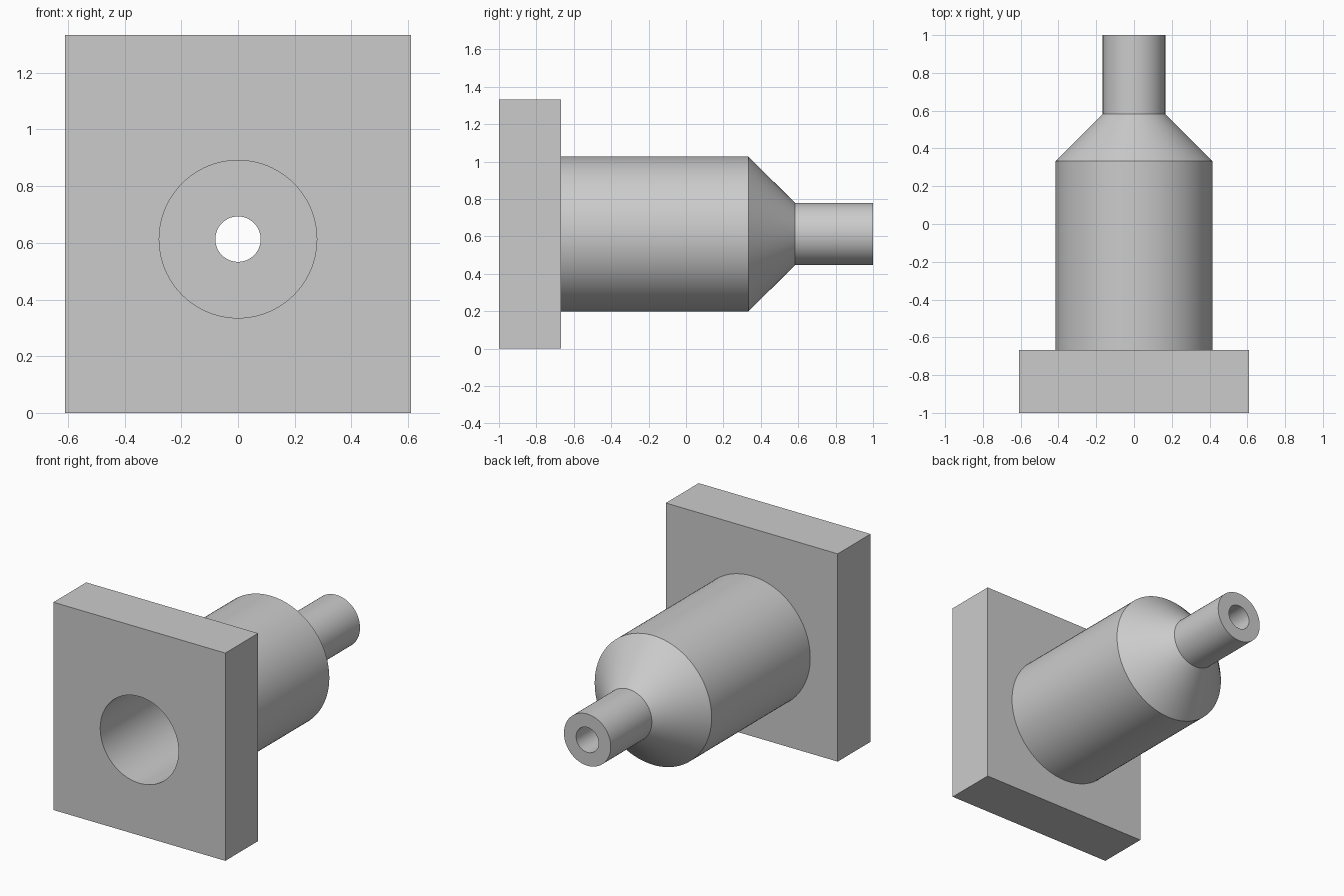
import bpy, bmesh, math
from mathutils import Vector

cube = bpy.data.objects.get("Cube")
if cube:
    bpy.data.objects.remove(cube, do_unlink=True)

AXIS_Z = 0.613
SEGMENTS = 96

grey = bpy.data.materials.new("plain_grey")
grey.use_nodes = True
colour = (0.6, 0.6, 0.6, 1)
grey.diffuse_color = colour
grey.node_tree.nodes["Principled BSDF"].inputs["Base Color"].default_value = colour


def add_object(name, bm):
    bmesh.ops.recalc_face_normals(bm, faces=bm.faces)
    mesh = bpy.data.meshes.new(name)
    bm.to_mesh(mesh)
    bm.free()
    mesh.materials.append(grey)
    obj = bpy.data.objects.new(name, mesh)
    bpy.context.collection.objects.link(obj)
    return obj


def revolve(name, profile):
    """Solid of revolution about the y axis from (radius, y) points."""
    bm = bmesh.new()
    rings = []
    for radius, y in profile:
        ring = []
        for i in range(SEGMENTS):
            a = 2 * math.pi * i / SEGMENTS
            ring.append(bm.verts.new((radius * math.cos(a), y, AXIS_Z + radius * math.sin(a))))
        rings.append(ring)
    for r, s in zip(rings, rings[1:]):
        for i in range(SEGMENTS):
            j = (i + 1) % SEGMENTS
            bm.faces.new((r[i], r[j], s[j], s[i]))
    bm.faces.new(rings[0])
    bm.faces.new(rings[-1])
    return add_object(name, bm)


def combine(target, tool, operation):
    tool.hide_render = True
    mod = target.modifiers.new(operation.lower(), 'BOOLEAN')
    mod.object = tool
    mod.operation = operation
    mod.solver = 'EXACT'
    bpy.context.view_layer.objects.active = target
    bpy.ops.object.modifier_apply(modifier=mod.name)
    bpy.data.objects.remove(tool, do_unlink=True)


# Rectangular flange plate at the front
bm = bmesh.new()
bmesh.ops.create_cube(bm, size=1)
bmesh.ops.scale(bm, vec=(1.22, 0.333, 1.333), verts=bm.verts)
bmesh.ops.translate(bm, vec=Vector((0, -0.8335, 0.6665)), verts=bm.verts)
nozzle = add_object("flanged_nozzle", bm)

# Barrel, taper and spout
body = revolve("body", [(0.415, -0.8), (0.415, 0.333), (0.166, 0.583), (0.166, 1.0)])
combine(nozzle, body, 'UNION')

# Wide bore with a flat step down to the narrow spout hole
bore = revolve("bore_cutter", [(0.278, -1.1), (0.278, 0.333), (0.08, 0.333), (0.08, 1.1)])
combine(nozzle, bore, 'DIFFERENCE')

bpy.ops.object.select_all(action='DESELECT')
nozzle.select_set(True)
bpy.context.view_layer.objects.active = nozzle
bpy.ops.object.shade_smooth_by_angle(angle=math.radians(30))
